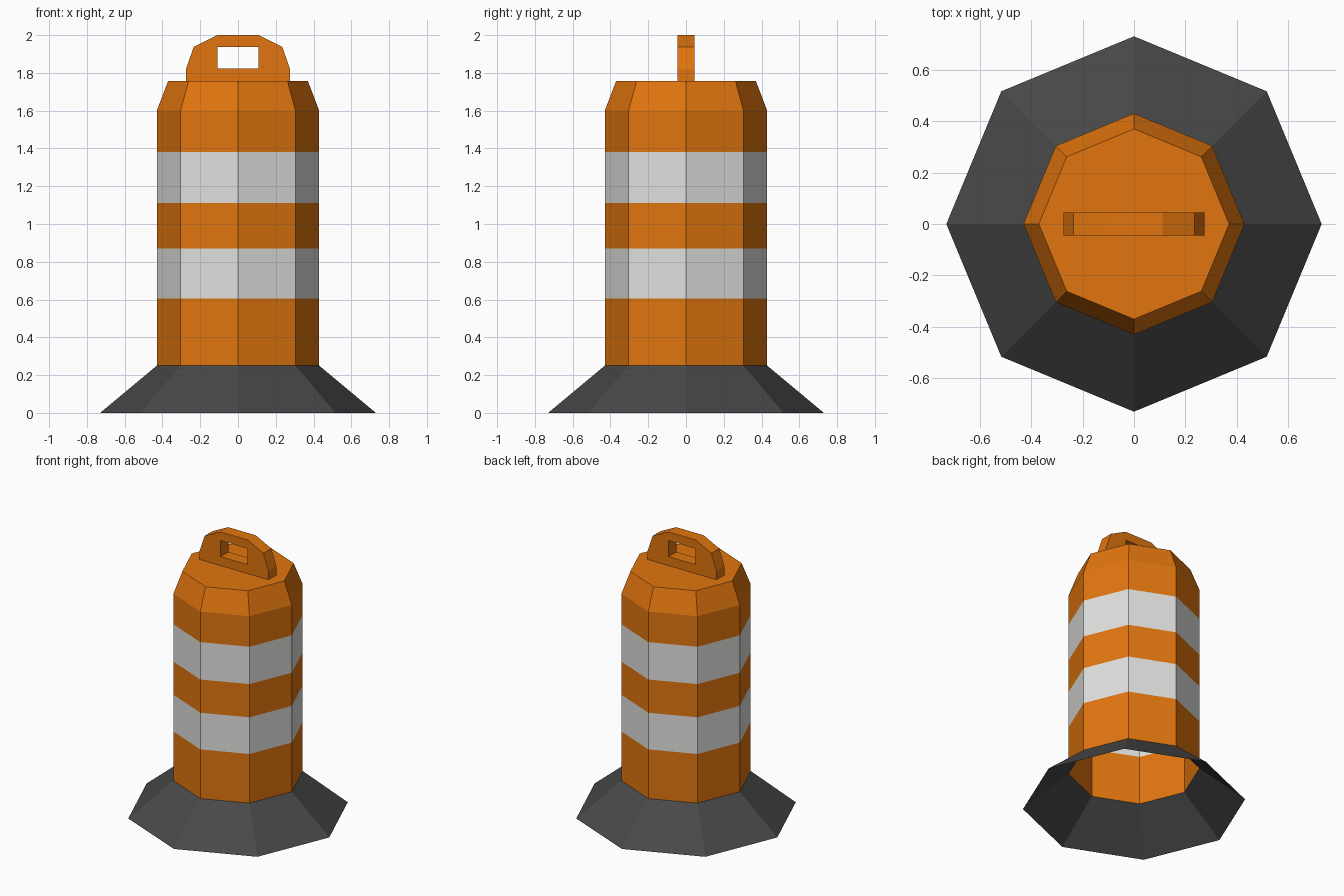
import bpy, bmesh, math

if "Cube" in bpy.data.objects:
    bpy.data.objects.remove(bpy.data.objects["Cube"])


def material(name, rgb):
    m = bpy.data.materials.new(name)
    m.diffuse_color = (*rgb, 1)
    m.use_nodes = True
    m.node_tree.nodes["Principled BSDF"].inputs["Base Color"].default_value = m.diffuse_color
    return m


ORANGE = material("safety_orange", (0.75, 0.178, 0.0045))
WHITE = material("reflective_white", (0.745, 0.745, 0.73))
RUBBER = material("dark_rubber", (0.065, 0.065, 0.065))


def finish(name, bm, mats):
    me = bpy.data.meshes.new(name)
    bm.to_mesh(me)
    bm.free()
    for m in mats:
        me.materials.append(m)
    ob = bpy.data.objects.new(name, me)
    bpy.context.collection.objects.link(ob)
    return ob


def octagon_shell(name, profile, mats, cap=False, stripes=()):
    """Open eight-sided shell through (radius, z) rings, optionally capped on top."""
    bm = bmesh.new()
    rings = [[bm.verts.new((r * math.cos(i * math.pi / 4), r * math.sin(i * math.pi / 4), z))
              for i in range(8)] for r, z in profile]
    for k, (a, b) in enumerate(zip(rings, rings[1:])):
        for i in range(8):
            j = (i + 1) % 8
            f = bm.faces.new((a[i], a[j], b[j], b[i]))
            f.material_index = 1 if k in stripes else 0
    if cap:
        bm.faces.new(rings[-1])
    return finish(name, bm, mats)


# Flared rubber base, open underneath
octagon_shell("rubber_base", [(0.73, 0), (0.43, 0.25)], [RUBBER])

# Hollow barrel with two reflective bands and a chamfered top
levels = [(0.43, z) for z in (0.25, 0.605, 0.87, 1.11, 1.38, 1.6)]
octagon_shell("barrel", levels + [(0.37, 1.757)], [ORANGE, WHITE], cap=True, stripes=(1, 3))

# Carry handle: arched plate with a rectangular grip hole
half = [(0.11, 2.0), (0.235, 1.938), (0.275, 1.82), (0.275, 1.757)]
outer = half + [(-x, z) for x, z in reversed(half)]
hole = [(0.108, 1.938), (0.108, 1.822), (-0.108, 1.822), (-0.108, 1.938)]
bm = bmesh.new()
edges = []
for loop in (outer, hole):
    vs = [bm.verts.new((x, -0.045, z)) for x, z in loop]
    edges += [bm.edges.new((vs[i - 1], vs[i])) for i in range(len(vs))]
bmesh.ops.triangle_fill(bm, edges=edges, use_beauty=True)
ext = bmesh.ops.extrude_face_region(bm, geom=bm.faces[:], use_keep_orig=True)
bmesh.ops.translate(bm, vec=(0, 0.09, 0),
                    verts=[g for g in ext["geom"] if isinstance(g, bmesh.types.BMVert)])
bmesh.ops.recalc_face_normals(bm, faces=bm.faces[:])
bmesh.ops.dissolve_limit(bm, angle_limit=0.01, verts=bm.verts[:], edges=bm.edges[:])
finish("carry_handle", bm, [ORANGE])
